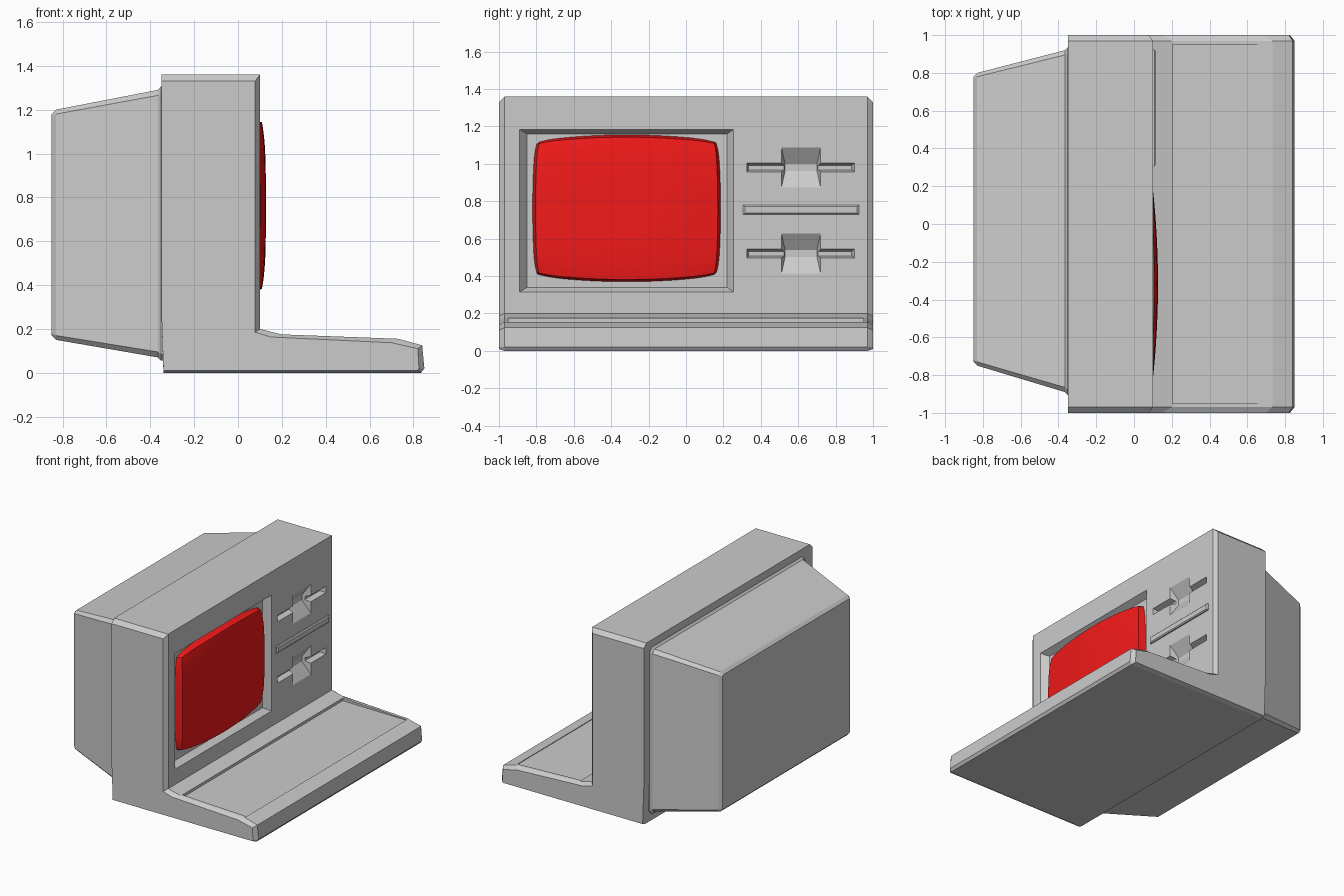
import bpy, bmesh

if "Cube" in bpy.data.objects:
    bpy.data.objects.remove(bpy.data.objects["Cube"])


def add_object(name, bm):
    bmesh.ops.recalc_face_normals(bm, faces=bm.faces)
    mesh = bpy.data.meshes.new(name)
    bm.to_mesh(mesh)
    bm.free()
    obj = bpy.data.objects.new(name, mesh)
    bpy.context.collection.objects.link(obj)
    return obj


def loft(name, rings):
    """Skin a list of equal-length point rings and cap both ends."""
    bm = bmesh.new()
    loops = [[bm.verts.new(p) for p in ring] for ring in rings]
    n = len(loops[0])
    for a, b in zip(loops, loops[1:]):
        for i in range(n):
            j = (i + 1) % n
            bm.faces.new((a[i], a[j], b[j], b[i]))
    bm.faces.new(loops[0])
    bm.faces.new(loops[-1])
    return add_object(name, bm)


def rect(x, y0, y1, z0, z1):
    return [(x, y0, z0), (x, y1, z0), (x, y1, z1), (x, y0, z1)]


def cut_rect(x, y0, y1, z0, z1, c):
    """Rectangle facing x with chamfered corners."""
    return [(x, y0 + c, z0), (x, y1 - c, z0), (x, y1, z0 + c), (x, y1, z1 - c),
            (x, y1 - c, z1), (x, y0 + c, z1), (x, y0, z1 - c), (x, y0, z0 + c)]


def pocket(outer, inner, depth):
    """Tapered cutter sunk into the front panel at x = 0.1."""
    return loft("cutter", [rect(0.16, *outer), rect(0.1, *outer), rect(0.1 - depth, *inner)])


# Body: side profile with a smaller profile at each end for the chamfers
full = [(-0.34, 0), (0.835, 0), (0.85, 0.02), (0.84, 0.125), (0.73, 0.155),
        (0.2, 0.175), (0.1, 0.2), (0.1, 1.36), (-0.35, 1.36), (-0.35, 0.3)]
end = [(-0.34, 0.01), (0.82, 0.01), (0.825, 0.02), (0.82, 0.11), (0.7, 0.137),
       (0.15, 0.163), (0.078, 0.185), (0.078, 1.33), (-0.35, 1.33), (-0.35, 0.3)]
body = loft("body", [[(x, y, z) for x, z in prof] for y, prof in
                     ((-1, end), (-0.97, full), (0.97, full), (1, end))])

# Screen recess and keyboard recess
cutters = [pocket((-0.89, 0.255, 0.315, 1.185), (-0.85, 0.22, 0.34, 1.16), 0.05)]
wedge = [(0.205, 0.155), (0.735, 0.149), (0.735, 0.19), (0.205, 0.19)]
cutters.append(loft("cutter", [[(x, y, z) for x, z in wedge] for y in (-0.95, 0.95)]))

# Two disk drives: a long slot crossed by a finger notch
for z in (0.98, 0.52):
    cutters.append(pocket((0.325, 0.9, z - 0.023, z + 0.025),
                          (0.335, 0.885, z - 0.012, z + 0.012), 0.04))
    cutters.append(pocket((0.51, 0.72, z - 0.107, z + 0.108),
                          (0.53, 0.70, z - 0.018, z + 0.02), 0.06))

for cutter in cutters:
    cutter.hide_render = True
    mod = body.modifiers.new("cut", 'BOOLEAN')
    mod.operation = 'DIFFERENCE'
    mod.solver = 'EXACT'
    mod.object = cutter
bpy.context.view_layer.update()
cut_mesh = bpy.data.meshes.new_from_object(
    body.evaluated_get(bpy.context.evaluated_depsgraph_get()))
body.modifiers.clear()
body.data = cut_mesh
for cutter in cutters:
    bpy.data.objects.remove(cutter)

# Tapered rear housing with a small lip where it meets the body
loft("rear_housing", [cut_rect(*r) for r in (
    (-0.33, -0.905, 0.935, 0.055, 1.305, 0.03),
    (-0.352, -0.905, 0.935, 0.055, 1.305, 0.03),
    (-0.365, -0.89, 0.92, 0.07, 1.29, 0.025),
    (-0.83, -0.75, 0.80, 0.15, 1.20, 0.02),
    (-0.85, -0.73, 0.78, 0.17, 1.18, 0.01))])

# Trim bar between the drives
loft("trim_bar", [rect(0.09, 0.305, 0.925, 0.73, 0.78),
                  rect(0.108, 0.305, 0.925, 0.73, 0.78),
                  rect(0.115, 0.315, 0.915, 0.737, 0.773)])

# Bulging screen with a barrel outline and a steep rim
N = 20
bm = bmesh.new()
bmesh.ops.create_grid(bm, x_segments=N, y_segments=N, size=1)
shrink = 0.97 / (1 - 2 / N)
for v in bm.verts:
    u, w = v.co.x, v.co.y
    rim = max(abs(u), abs(w)) > 0.999
    u, w = (c if abs(c) > 0.999 else c * shrink for c in (u, w))
    corner = 0.025 * (u * w) ** 8
    x = 0.05 if rim else 0.127 - 0.027 * u ** 2 - 0.02 * w ** 4
    v.co = (x, -0.3175 + 0.5025 * u * (1 - 0.025 * w ** 2 - corner),
            0.7625 + 0.3925 * w * (1 - 0.08 * u ** 2 - corner))
screen = add_object("screen", bm)
red = bpy.data.materials.new("screen_red")
red.diffuse_color = (0.9, 0.01, 0.01, 1)
red.use_nodes = True
red.node_tree.nodes["Principled BSDF"].inputs["Base Color"].default_value = red.diffuse_color
screen.data.materials.append(red)
bpy.context.view_layer.objects.active = screen
screen.select_set(True)
bpy.ops.object.shade_smooth_by_angle()
